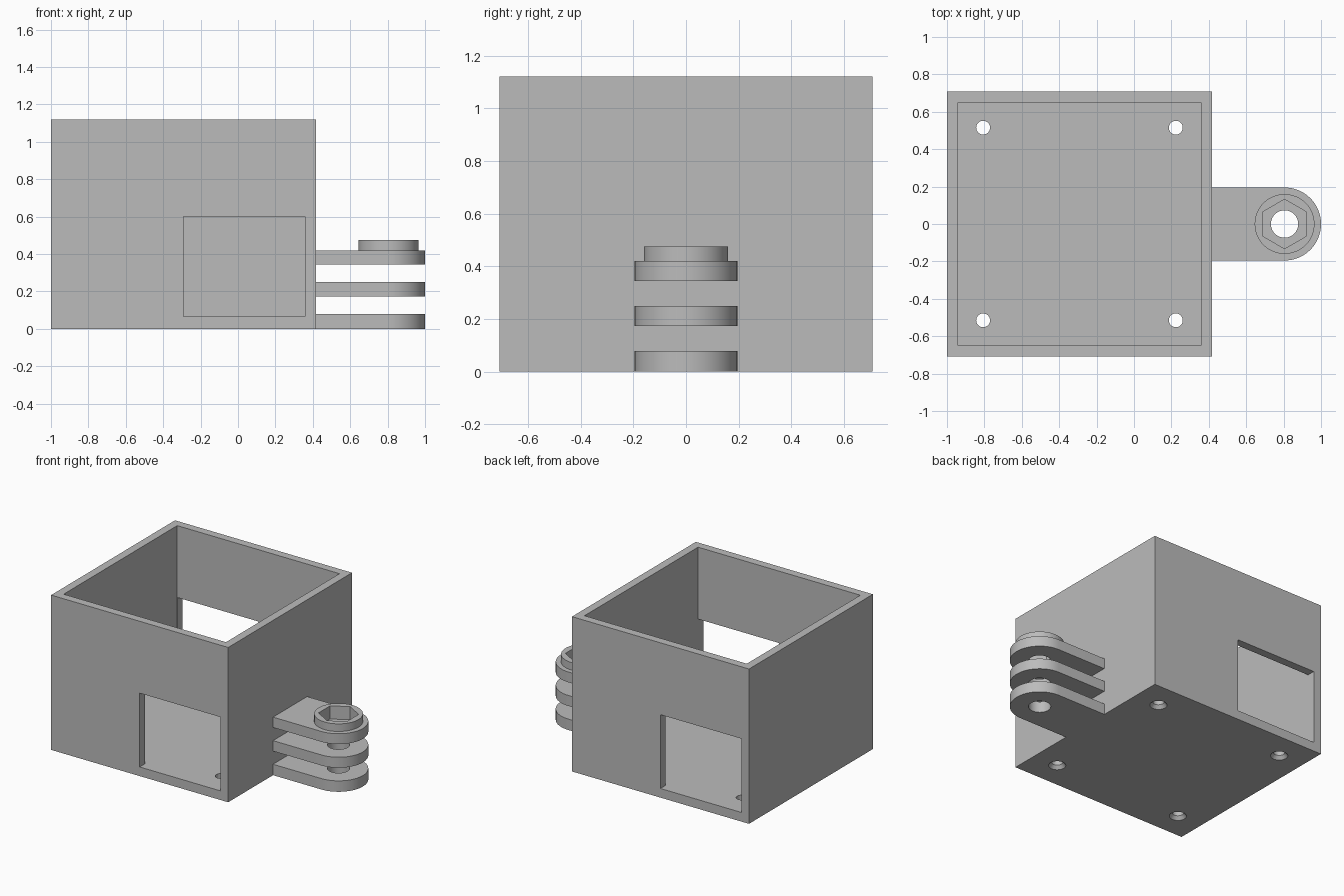
import bpy, bmesh, math
from mathutils import Matrix

cube = bpy.data.objects.get("Cube")
if cube:
    bpy.data.objects.remove(cube, do_unlink=True)

# Single grey material
grey = bpy.data.materials.new("plain grey")
grey.use_nodes = True
grey.diffuse_color = (0.5, 0.5, 0.5, 1)
grey.node_tree.nodes["Principled BSDF"].inputs["Base Color"].default_value = (0.5, 0.5, 0.5, 1)

LEFT, RIGHT, HALF, HEIGHT = -1.0, 0.417, 0.708, 1.12
WALL, FLOOR = 0.059, 0.065
PIN_X, PIN_R = 0.805, 0.073
TAB_R = 1 - PIN_X


def finish(name, bm):
    bmesh.ops.recalc_face_normals(bm, faces=bm.faces)
    mesh = bpy.data.meshes.new(name)
    bm.to_mesh(mesh)
    bm.free()
    mesh.materials.append(grey)
    obj = bpy.data.objects.new(name, mesh)
    bpy.context.collection.objects.link(obj)
    return obj


def block(name, x0, x1, y0, y1, z0, z1):
    bm = bmesh.new()
    bmesh.ops.create_cube(bm, size=1)
    bmesh.ops.scale(bm, vec=(x1 - x0, y1 - y0, z1 - z0), verts=bm.verts)
    bmesh.ops.translate(bm, vec=((x0 + x1) / 2, (y0 + y1) / 2, (z0 + z1) / 2), verts=bm.verts)
    return finish(name, bm)


def rod(name, x, y, z0, z1, r0, r1=None, sides=48):
    bm = bmesh.new()
    bmesh.ops.create_cone(bm, cap_ends=True, segments=sides, radius1=r0,
                          radius2=r0 if r1 is None else r1, depth=z1 - z0,
                          matrix=Matrix.Translation((x, y, (z0 + z1) / 2)))
    return finish(name, bm)


def tab(name, z0, z1):
    # Flat lug with a half-round end
    bm = bmesh.new()
    steps = 32
    outline = [(RIGHT, TAB_R), (RIGHT, -TAB_R)]
    for i in range(steps + 1):
        a = math.pi * (i / steps - 0.5)
        outline.append((PIN_X + TAB_R * math.cos(a), TAB_R * math.sin(a)))
    face = bm.faces.new([bm.verts.new((x, y, z0)) for x, y in outline])
    out = bmesh.ops.extrude_face_region(bm, geom=[face])
    top = [v for v in out["geom"] if isinstance(v, bmesh.types.BMVert)]
    bmesh.ops.translate(bm, vec=(0, 0, z1 - z0), verts=top)
    return finish(name, bm)


def cut(obj, cutters):
    # Subtract every cutter, bake the result and discard the cutters
    for c in cutters:
        c.hide_render = True
        mod = obj.modifiers.new("cut", "BOOLEAN")
        mod.operation, mod.solver, mod.object = "DIFFERENCE", "EXACT", c
    deps = bpy.context.evaluated_depsgraph_get()
    baked = bpy.data.meshes.new_from_object(obj.evaluated_get(deps))
    obj.modifiers.clear()
    obj.data = baked
    for c in cutters:
        bpy.data.objects.remove(c, do_unlink=True)


def smooth(obj):
    bpy.ops.object.select_all(action="DESELECT")
    obj.select_set(True)
    bpy.context.view_layer.objects.active = obj
    bpy.ops.object.shade_smooth_by_angle(angle=math.radians(30))


# Open box with a cavity, two opposite windows and four countersunk floor holes
box = block("box", LEFT, RIGHT, -HALF, HALF, 0, HEIGHT)
cutters = [block("cavity", LEFT + WALL, RIGHT - WALL, -HALF + WALL, HALF - WALL, FLOOR, HEIGHT + 0.2)]
mid = (LEFT + RIGHT) / 2
inner = (RIGHT - LEFT) / 2 - WALL - 0.001
cutters.append(block("front_window", mid, mid + inner, -HALF - 0.1, -HALF + 0.1, FLOOR + 0.001, 0.6))
cutters.append(block("back_window", mid - inner, mid, HALF - 0.1, HALF + 0.1, FLOOR + 0.001, 0.6))
for sx in (-1, 1):
    for sy in (-1, 1):
        x, y = mid + sx * 0.515, sy * 0.515
        cutters.append(rod("screw_hole", x, y, -0.1, 0.12, 0.037, sides=32))
        cutters.append(rod("countersink", x, y, -0.02, 0.025, 0.073, 0.036, sides=32))
cut(box, cutters)
smooth(box)

# Three hinge tabs, the top one with a nut pocket
for name, z0, z1 in (("lower_tab", 0, 0.079), ("middle_tab", 0.174, 0.25), ("upper_tab", 0.345, 0.42)):
    lug = tab(name, z0, z1)
    cutters = [rod("pin_hole", PIN_X, 0, z0 - 0.05, z1 + 0.05, PIN_R)]
    if name == "upper_tab":
        cutters.append(rod("nut_pocket", PIN_X, 0, 0.38, 0.6, 0.132, sides=6))
    cut(lug, cutters)
    smooth(lug)

# Round collar around the nut pocket
collar = rod("nut_collar", PIN_X, 0, 0.42, 0.475, 0.16)
cut(collar, [rod("nut_socket", PIN_X, 0, 0.35, 0.6, 0.132, sides=6)])
smooth(collar)
